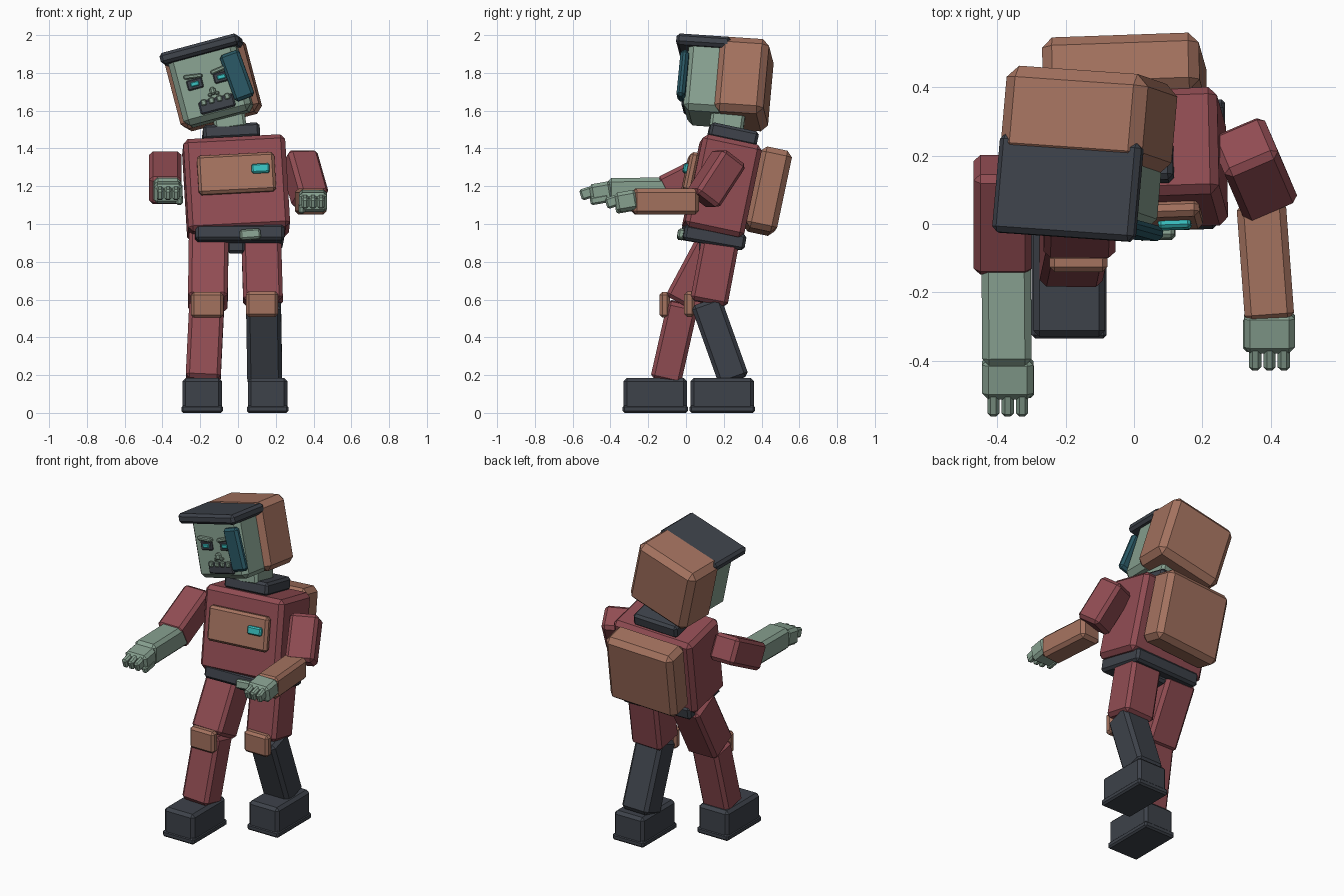
import bpy, bmesh
from math import radians
from mathutils import Matrix, Vector, Euler

cube = bpy.data.objects.get("Cube")
if cube:
    bpy.data.objects.remove(cube, do_unlink=True)


def material(name, rgb):
    m = bpy.data.materials.new(name)
    m.use_nodes = True
    m.diffuse_color = (*rgb, 1)
    m.node_tree.nodes["Principled BSDF"].inputs["Base Color"].default_value = (*rgb, 1)
    return m


RED = material("dusty red", (0.28, 0.072, 0.085))
BROWN = material("clay brown", (0.37, 0.168, 0.114))
SAGE = material("sage green", (0.24, 0.35, 0.275))
DARK = material("charcoal", (0.047, 0.054, 0.068))
TEAL = material("deep teal", (0.022, 0.095, 0.125))
CYAN = material("bright cyan", (0.04, 0.52, 0.52))


def frame(loc, rot=(0, 0, 0)):
    return Matrix.Translation(loc) @ Euler([radians(a) for a in rot]).to_matrix().to_4x4()


WORLD = Matrix()


def box(name, loc, size, mat, bevel=0.02, rot=(0, 0, 0), base=WORLD):
    """Chamfered box placed in a base frame."""
    bm = bmesh.new()
    bmesh.ops.create_cube(bm, size=1)
    bmesh.ops.scale(bm, vec=size, verts=bm.verts)
    if bevel:
        bmesh.ops.bevel(bm, geom=bm.edges[:], offset=bevel, segments=1, affect='EDGES')
    mesh = bpy.data.meshes.new(name)
    bm.to_mesh(mesh)
    bm.free()
    mesh.materials.append(mat)
    ob = bpy.data.objects.new(name, mesh)
    ob.matrix_world = base @ frame(loc, rot)
    bpy.context.scene.collection.objects.link(ob)
    return ob


def limb(name, p, q, width, depth, mat, hint=(1, 0, 0), bevel=0.02):
    """Chamfered box running from point p to point q."""
    p, q = Vector(p), Vector(q)
    z = (p - q).normalized()
    y = z.cross(Vector(hint)).normalized()
    x = y.cross(z)
    turn = Matrix((x, y, z)).transposed().to_4x4()
    base = Matrix.Translation((p + q) / 2) @ turn
    return box(name, (0, 0, 0), (width, depth, (p - q).length), mat, bevel, base=base)


# Torso, leaning back
torso = frame((-0.01, 0.19, 1.19), (-12, -3, 2))
box("torso", (0, 0, 0), (0.54, 0.32, 0.50), RED, 0.025, base=torso)
box("backpack", (-0.01, 0.24, 0.035), (0.46, 0.17, 0.44), BROWN, 0.03, base=torso)
box("chest_plate", (0, -0.18, 0.04), (0.41, 0.05, 0.21), BROWN, 0.015, base=torso)
box("chest_light", (0.128, -0.21, 0.055), (0.095, 0.03, 0.05), CYAN, 0.008, base=torso)
box("collar", (-0.01, 0.0, 0.285), (0.30, 0.26, 0.08), DARK, 0.015, base=torso)
box("neck", (-0.045, 0.22, 1.55), (0.17, 0.18, 0.12), SAGE, 0.015, rot=(-8, -8, 0))

# Belt and hips
box("belt", (0.005, 0.145, 0.93), (0.47, 0.33, 0.085), DARK, 0.015, rot=(-10, 0, 2))
box("belt_buckle", (0.065, -0.025, 0.945), (0.11, 0.04, 0.055), SAGE, 0.01, rot=(-10, -4, 2))
box("crotch", (-0.01, 0.15, 0.89), (0.1, 0.16, 0.09), DARK, 0.015)

# Head, cap and face
head = frame((-0.145, 0.11, 1.74), (-4, -15, -4))
box("face_block", (0, 0.01, 0), (0.37, 0.22, 0.38), SAGE, 0.03, base=head)
box("hood", (0, 0.195, 0.015), (0.43, 0.265, 0.41), BROWN, 0.035, base=head)
box("cap_brim", (0, -0.02, 0.185), (0.43, 0.29, 0.06), DARK, 0.016, base=head)
box("face_flap", (0.155, -0.115, -0.003), (0.11, 0.045, 0.26), TEAL, 0.015,
    rot=(0, -5, 0), base=head)
for side, s in (("right", -1), ("left", 1)):
    x = s * 0.073
    box(side + "_eye_socket", (x, -0.103, 0.013), (0.085, 0.02, 0.055), DARK, 0.006, base=head)
    box(side + "_eye", (x, -0.113, 0.013), (0.045, 0.014, 0.024), CYAN, 0.004, base=head)
    box(side + "_brow", (x, -0.11, 0.054), (0.1, 0.035, 0.022), SAGE, 0.006,
        rot=(0, s * -8, 0), base=head)
    box(side + "_nostril", (0.01 + s * 0.02, -0.11, -0.064), (0.02, 0.025, 0.016), SAGE, 0.004,
        base=head)
box("nose", (0.01, -0.115, -0.048), (0.032, 0.04, 0.04), SAGE, 0.01, base=head)
box("mouth", (0.013, -0.102, -0.12), (0.19, 0.025, 0.07), DARK, 0.008, base=head)
for i in range(4):
    box(f"tooth_{i + 1}", (-0.052 + i * 0.043, -0.115, -0.095), (0.028, 0.02, 0.032), SAGE,
        0.005, base=head)


# Legs: thigh, shin, knee pad, shoe
def leg(side, hip, knee, shin_top, ankle, pad, shoe, shin_mat):
    limb(side + "_thigh", hip, knee, 0.21, 0.20, RED)
    limb(side + "_shin", shin_top, ankle, 0.185, 0.165, shin_mat)
    box(side + "_knee_pad", pad, (0.17, 0.055, 0.135), BROWN, 0.015)
    x, y = shoe
    box(side + "_shoe", (x, y, 0.1), (0.21, 0.335, 0.17), DARK, 0.018)
    box(side + "_sole", (x, y, 0.02), (0.22, 0.345, 0.04), DARK, 0.01)


leg("left", (0.122, 0.19, 0.95), (0.133, 0.12, 0.58), (0.135, 0.105, 0.59),
    (0.142, 0.255, 0.17), (0.127, 0.018, 0.575), (0.157, 0.192), DARK)
leg("right", (-0.155, 0.17, 0.93), (-0.16, -0.02, 0.575), (-0.165, -0.015, 0.58),
    (-0.185, -0.108, 0.17), (-0.163, -0.113, 0.572), (-0.19, -0.163), RED)


# Hands: palm, fingers and thumb, pointing forward from the wrist
def hand(side, wrist, pitch, s):
    base = frame(wrist, (pitch, 0, 0))
    box(side + "_palm", (0, -0.05, 0), (0.15, 0.12, 0.105), SAGE, 0.018, base=base)
    for i in (-1, 0, 1):
        box(f"{side}_finger_{i + 2}", (i * 0.042, -0.12, 0.01), (0.036, 0.08, 0.06), SAGE,
            0.01, rot=(8, 0, 0), base=base)
    box(side + "_thumb", (s * 0.06, -0.065, -0.035), (0.035, 0.1, 0.045), SAGE, 0.01, base=base)


# Arms
limb("left_upper_arm", (0.32, 0.235, 1.355), (0.385, 0.085, 1.125), 0.17, 0.16, RED,
     hint=(0.92, 0.39, 0))
limb("left_forearm", (0.372, 0.065, 1.118), (0.398, -0.285, 1.118), 0.145, 0.138, BROWN)
hand("left", (0.397, -0.265, 1.13), 10, -1)
limb("right_upper_arm", (-0.385, 0.174, 1.32), (-0.385, -0.12, 1.17), 0.17, 0.165, RED)
limb("right_forearm", (-0.375, -0.05, 1.18), (-0.372, -0.415, 1.175), 0.145, 0.135, SAGE)
hand("right", (-0.37, -0.4, 1.175), 10, 1)
